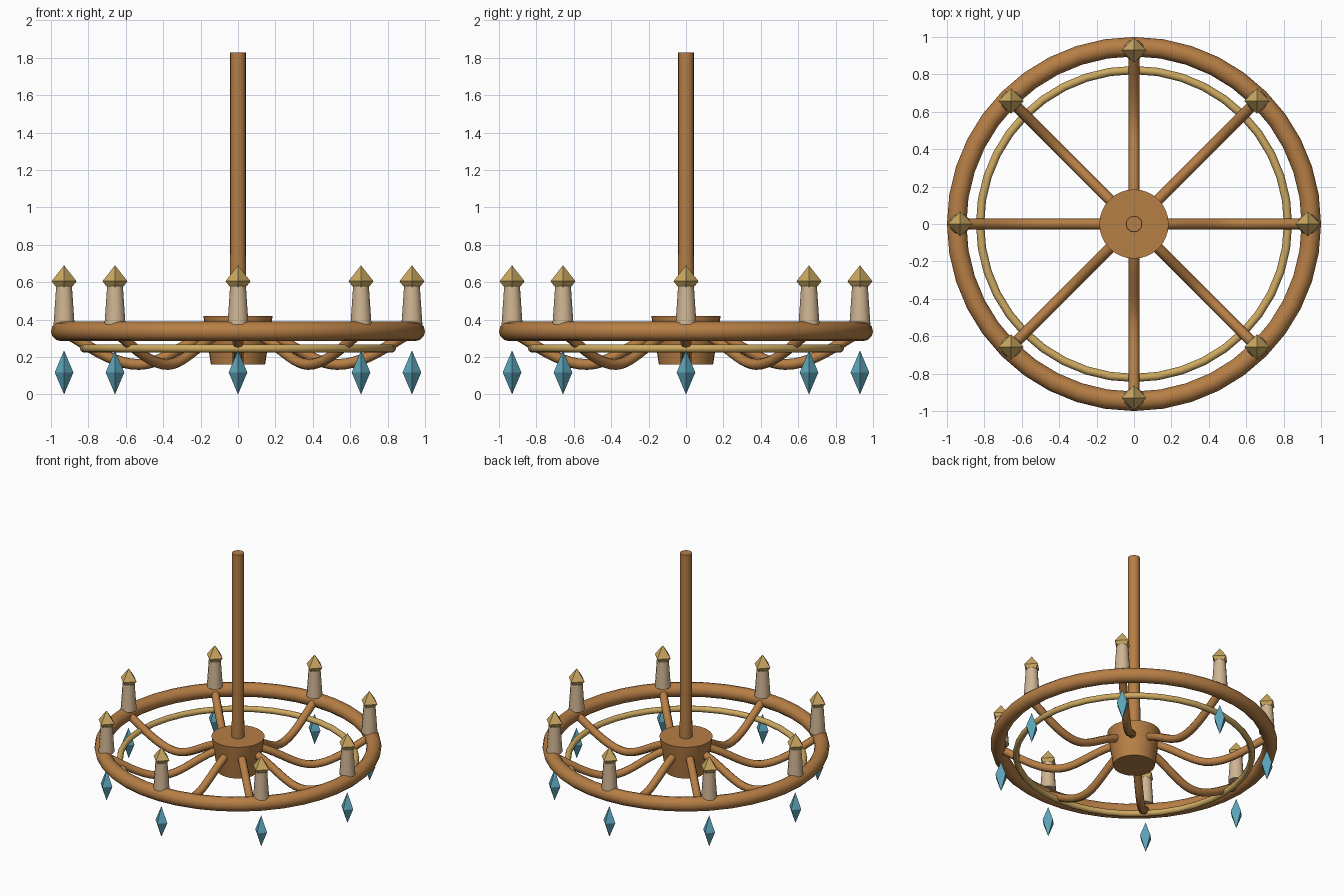
import bpy, bmesh, math
from mathutils import Vector, Matrix

cube = bpy.data.objects.get("Cube")
if cube:
    bpy.data.objects.remove(cube, do_unlink=True)


def make_material(name, color):
    mat = bpy.data.materials.new(name)
    mat.use_nodes = True
    mat.diffuse_color = (*color, 1)
    mat.node_tree.nodes["Principled BSDF"].inputs["Base Color"].default_value = (*color, 1)
    return mat


WOOD = make_material("warm wood", (0.47, 0.21, 0.06))
GOLD = make_material("pale gold", (0.61, 0.40, 0.12))
WAX = make_material("candle wax", (0.62, 0.46, 0.29))
GLASS = make_material("blue crystal", (0.11, 0.38, 0.50))


def finish(obj, name, mat, smooth=True):
    obj.name = name
    obj.data.materials.clear()
    obj.data.materials.append(mat)
    if smooth:
        bpy.ops.object.select_all(action="DESELECT")
        obj.select_set(True)
        bpy.context.view_layer.objects.active = obj
        bpy.ops.object.shade_smooth_by_angle(angle=math.radians(50))
    return obj


def ring(name, radius, thickness, z, mat):
    bpy.ops.mesh.primitive_torus_add(
        major_radius=radius, minor_radius=thickness,
        major_segments=40, minor_segments=12, location=(0, 0, z))
    return finish(bpy.context.object, name, mat)


def tapered(name, r_low, r_high, z_low, z_high, mat, sides, xy=(0, 0)):
    bpy.ops.mesh.primitive_cone_add(
        vertices=sides, radius1=r_low, radius2=r_high, depth=z_high - z_low,
        location=(*xy, (z_low + z_high) / 2))
    return finish(bpy.context.object, name, mat)


def octahedron(name, radius, z_low, z_high, mat, xy):
    # Four-sided gem with its corners on the x and y axes
    bm = bmesh.new()
    for axis in "XYZ":
        for sign in (-1, 1):
            bm.verts.new(Vector([sign * (axis == a) for a in "XYZ"]))
    bmesh.ops.convex_hull(bm, input=bm.verts)
    half = (z_high - z_low) / 2
    bmesh.ops.transform(bm, matrix=Matrix.Diagonal((radius, radius, half, 1)), verts=bm.verts)
    mesh = bpy.data.meshes.new(name)
    bm.to_mesh(mesh)
    bm.free()
    obj = bpy.data.objects.new(name, mesh)
    bpy.context.collection.objects.link(obj)
    obj.location = (*xy, z_low + half)
    return finish(obj, name, mat, smooth=False)


def arm(name, angle):
    # Drooping tube from the hub to the rim, in (radius, height) handles
    curve = bpy.data.curves.new(name, "CURVE")
    curve.dimensions = "3D"
    curve.bevel_depth = 0.029
    curve.bevel_resolution = 2
    curve.resolution_u = 10
    curve.use_fill_caps = True
    spline = curve.splines.new("BEZIER")
    spline.bezier_points.add(2)
    path = [((0.06, 0.34), (0.12, 0.33), (0.28, 0.29)),
            ((0.40, 0.16), (0.53, 0.16), (0.68, 0.16)),
            ((0.81, 0.27), (0.93, 0.335), (1.0, 0.37))]
    for point, (left, mid, right) in zip(spline.bezier_points, path):
        point.handle_left = (left[0], 0, left[1])
        point.co = (mid[0], 0, mid[1])
        point.handle_right = (right[0], 0, right[1])
    obj = bpy.data.objects.new(name, curve)
    bpy.context.collection.objects.link(obj)
    obj.rotation_euler.z = angle
    bpy.ops.object.select_all(action="DESELECT")
    obj.select_set(True)
    bpy.context.view_layer.objects.active = obj
    bpy.ops.object.convert(target="MESH")
    return finish(bpy.context.object, name, WOOD)


# Rims
ring("outer_rim", 0.948, 0.052, 0.337, WOOD)
ring("inner_rim", 0.823, 0.022, 0.246, GOLD)

# Centre hub and hanging rod
tapered("hub", 0.145, 0.185, 0.16, 0.418, WOOD, 32)
tapered("rod_collar", 0.045, 0.043, 0.40, 0.745, WOOD, 16)
tapered("hanging_rod", 0.042, 0.042, 0.40, 1.828, WOOD, 16)

# Arms, candles, flames and drops around the rim
for i in range(8):
    angle = i * math.tau / 8
    xy = (0.93 * math.cos(angle), 0.93 * math.sin(angle))
    arm(f"arm_{i + 1}", angle)
    tapered(f"candle_{i + 1}", 0.056, 0.042, 0.375, 0.58, WAX, 12, xy)
    octahedron(f"flame_{i + 1}", 0.067, 0.52, 0.69, GOLD, xy)
    octahedron(f"crystal_drop_{i + 1}", 0.05, 0.0, 0.235, GLASS, xy)
